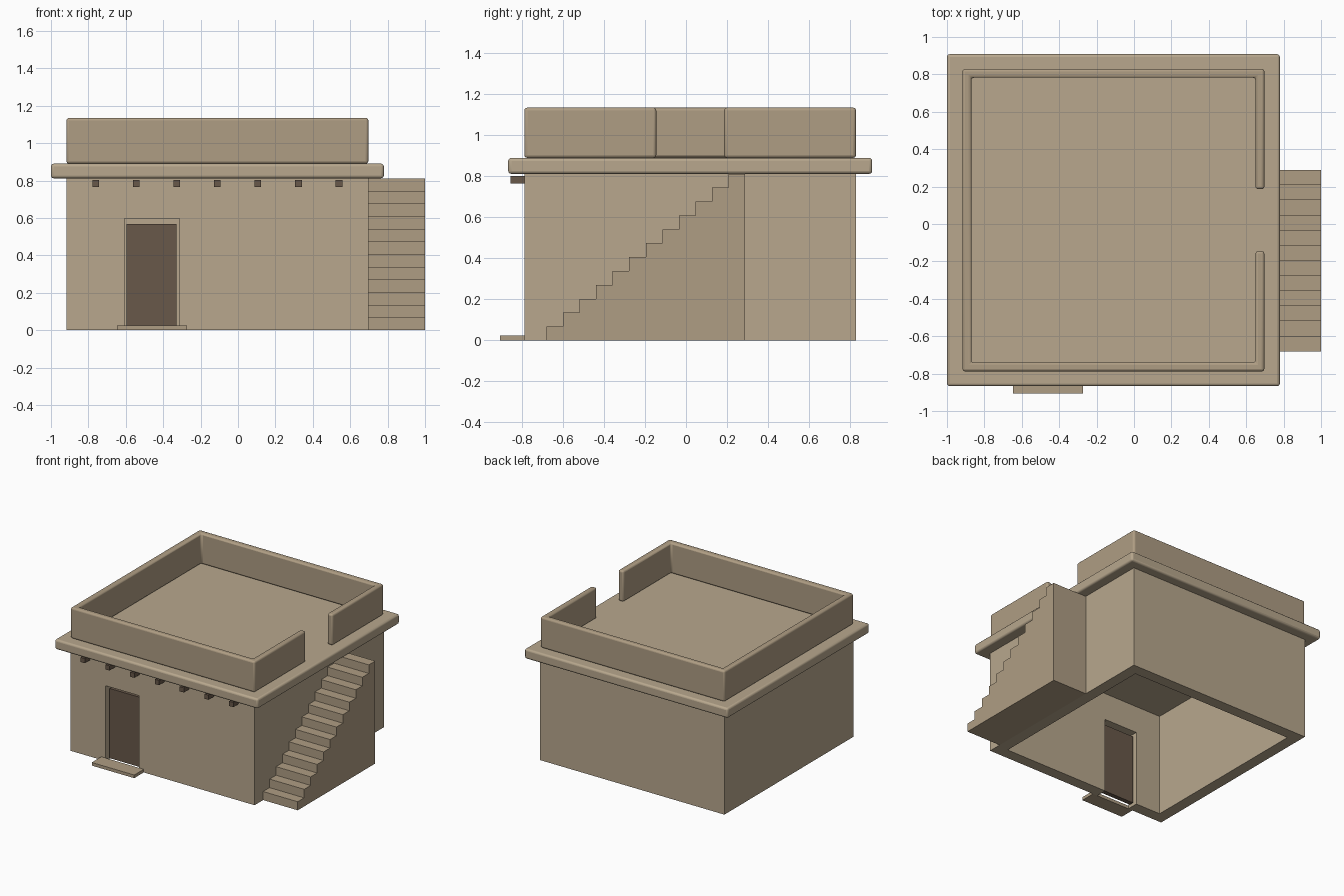
import bpy, bmesh

if "Cube" in bpy.data.objects:
    bpy.data.objects.remove(bpy.data.objects["Cube"])


def material(name, rgb):
    m = bpy.data.materials.new(name)
    m.diffuse_color = (*rgb, 1)
    m.use_nodes = True
    m.node_tree.nodes["Principled BSDF"].inputs["Base Color"].default_value = m.diffuse_color
    return m


PLASTER = material("plaster", (0.48, 0.39, 0.27))
CLAY = material("clay", (0.43, 0.34, 0.23))
WOOD = material("wood", (0.14, 0.098, 0.068))


def prism(name, outline, z0, z1, mat, bevel=0):
    """Extrude a counter-clockwise footprint from z0 to z1."""
    bm = bmesh.new()
    base = bm.faces.new([bm.verts.new((x, y, z0)) for x, y in outline])
    top = bmesh.ops.extrude_face_region(bm, geom=[base])["geom"]
    bmesh.ops.translate(bm, vec=(0, 0, z1 - z0),
                        verts=[v for v in top if isinstance(v, bmesh.types.BMVert)])
    bmesh.ops.recalc_face_normals(bm, faces=bm.faces)
    me = bpy.data.meshes.new(name)
    bm.to_mesh(me)
    bm.free()
    me.materials.append(mat)
    ob = bpy.data.objects.new(name, me)
    bpy.context.collection.objects.link(ob)
    if bevel:
        b = ob.modifiers.new("soft_edges", "BEVEL")
        b.width = bevel
        b.segments = 3
        bpy.ops.object.select_all(action="DESELECT")
        ob.select_set(True)
        bpy.context.view_layer.objects.active = ob
        bpy.ops.object.shade_smooth_by_angle()
    return ob


def box(name, x0, x1, y0, y1, z0, z1, mat, bevel=0):
    return prism(name, [(x0, y0), (x1, y0), (x1, y1), (x0, y1)], z0, z1, mat, bevel)


# Main dimensions
L, R, F, B = -0.917, 0.697, -0.788, 0.829
WALL_TOP, SLAB_TOP = 0.812, 0.89
T = 0.09
DOOR_L, DOOR_R = -0.608, -0.314

# Hollow walls running from one door jamb round to the other, plus lintel
prism("walls", [(DOOR_R, F), (R, F), (R, B), (L, B), (L, F), (DOOR_L, F),
                (DOOR_L, F + T), (L + T, F + T), (L + T, B - T),
                (R - T, B - T), (R - T, F + T), (DOOR_R, F + T)],
      0, WALL_TOP, PLASTER)
box("door_lintel", DOOR_L, DOOR_R, F, F + T, 0.597, WALL_TOP, PLASTER)

# Recessed door and threshold
box("door", -0.595, -0.328, F + 0.032, F + 0.068, 0.015, 0.567, WOOD)
box("threshold", -0.646, -0.274, -0.907, F, 0, 0.025, CLAY)

# Roof slab with rounded edges
box("roof_slab", -1, 0.78, -0.867, 0.908, WALL_TOP, SLAB_TOP, PLASTER, 0.015)

# Parapet with a gap at the head of the stairs
P = 0.047
prism("parapet", [(R - P, -0.145), (R - P, F + P), (L + P, F + P), (L + P, B - P),
                  (R - P, B - P), (R - P, 0.186), (R, 0.186), (R, B),
                  (L, B), (L, F), (R, F), (R, -0.145)],
      SLAB_TOP, 1.135, CLAY, 0.014)

# Roof beam ends along the front
for i in range(7):
    x = -0.761 + i * 0.2168
    box(f"roof_beam_{i + 1}", x - 0.018, x + 0.018, -0.856, F + 0.01, 0.765, 0.802, WOOD)

# Outside staircase: solid columns rising toward the back
STEPS, Y0, RUN = 12, -0.681, 0.0808
for i in range(STEPS):
    box(f"step_{i + 1}", R, 1.0, Y0 + i * RUN, Y0 + (i + 1) * RUN,
        0, WALL_TOP * (i + 1) / STEPS, CLAY)
